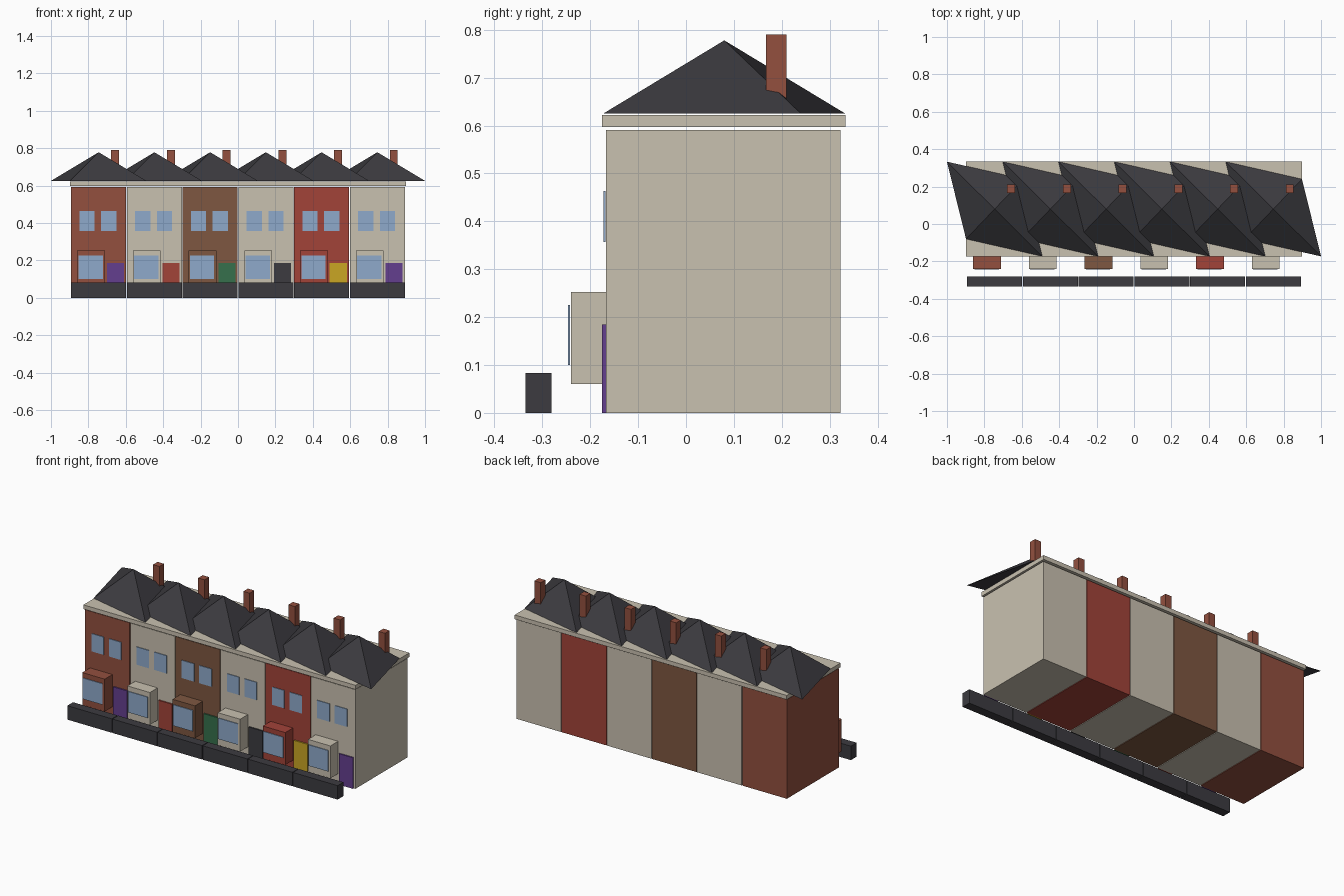
import bpy
import bmesh

if "Cube" in bpy.data.objects:
    bpy.data.objects.remove(bpy.data.objects["Cube"], do_unlink=True)


def linear(c):
    c /= 255
    return c / 12.92 if c <= 0.04045 else ((c + 0.055) / 1.055) ** 2.4


def material(name, *rgb):
    color = [linear(c) for c in rgb] + [1]
    mat = bpy.data.materials.new(name)
    mat.use_nodes = True
    mat.diffuse_color = color
    bsdf = next(n for n in mat.node_tree.nodes if n.type == "BSDF_PRINCIPLED")
    bsdf.inputs["Base Color"].default_value = color
    return mat


BRICK = material("brick", 147, 80, 63)
CREAM = material("cream", 201, 193, 176)
BROWN = material("brown", 126, 87, 65)
RED = material("red", 162, 67, 57)
CHARCOAL = material("charcoal", 60, 59, 64)
PURPLE = material("purple", 100, 62, 143)
GREEN = material("green", 54, 112, 76)
YELLOW = material("yellow", 202, 166, 36)
GLASS = material("glass", 143, 170, 203)


def finish(name, bm, mat):
    bmesh.ops.recalc_face_normals(bm, faces=bm.faces)
    mesh = bpy.data.meshes.new(name)
    bm.to_mesh(mesh)
    bm.free()
    mesh.materials.append(mat)
    obj = bpy.data.objects.new(name, mesh)
    bpy.context.collection.objects.link(obj)
    return obj


def box(name, x, width, y, z, mat):
    """Box centred on x, with (low, high) ranges for y and z."""
    bm = bmesh.new()
    bmesh.ops.create_cube(bm, size=1)
    for v in bm.verts:
        v.co = (x + v.co.x * width,
                y[0] + (v.co.y + 0.5) * (y[1] - y[0]),
                z[0] + (v.co.z + 0.5) * (z[1] - z[0]))
    return finish(name, bm, mat)


def roof(name, x, y, base, peak):
    """Skewed four-sided pyramid whose diamond base overlaps its neighbours."""
    bm = bmesh.new()
    corners = [(-0.255, 0.253), (-0.153, -0.16), (0.255, -0.253), (0.153, 0.16)]
    ring = [bm.verts.new((x + dx, y + dy, base)) for dx, dy in corners]
    tip = bm.verts.new((x, y, peak))
    bm.faces.new(ring)
    for i in range(4):
        bm.faces.new((ring[i], ring[(i + 1) % 4], tip))
    return finish(name, bm, CHARCOAL)


PITCH = 0.298
FRONT = -0.167
houses = [(BRICK, PURPLE), (CREAM, RED), (BROWN, GREEN),
          (CREAM, CHARCOAL), (RED, YELLOW), (CREAM, PURPLE)]

# One terraced house per step
for i, (wall, door) in enumerate(houses):
    x = (i - 2.5) * PITCH
    n = f"_{i + 1}"
    box("house_walls" + n, x, 0.294, (FRONT, 0.323), (0, 0.591), wall)
    box("bay" + n, x - 0.041, 0.148, (-0.24, FRONT), (0.06, 0.253), wall)
    box("bay_window" + n, x - 0.043, 0.13, (-0.2465, -0.2425), (0.1, 0.225), GLASS)
    box("door" + n, x + 0.0895, 0.092, (-0.175, FRONT), (0, 0.185), door)
    for side, dx in (("right", -0.062), ("left", 0.054)):
        box(f"upper_window_{side}{n}", x + dx, 0.081, (-0.172, -0.168), (0.357, 0.463), GLASS)
    roof("roof" + n, x, 0.08, 0.625, 0.778)
    box("chimney" + n, x + 0.088, 0.042, (0.167, 0.21), (0.63, 0.79), BRICK)
    box("garden_wall" + n, x, 0.294, (-0.335, -0.281), (0, 0.083), CHARCOAL)

# Eaves slab along the whole terrace
box("eaves", 0, 6 * PITCH + 0.008, (-0.175, 0.333), (0.597, 0.622), CREAM)
